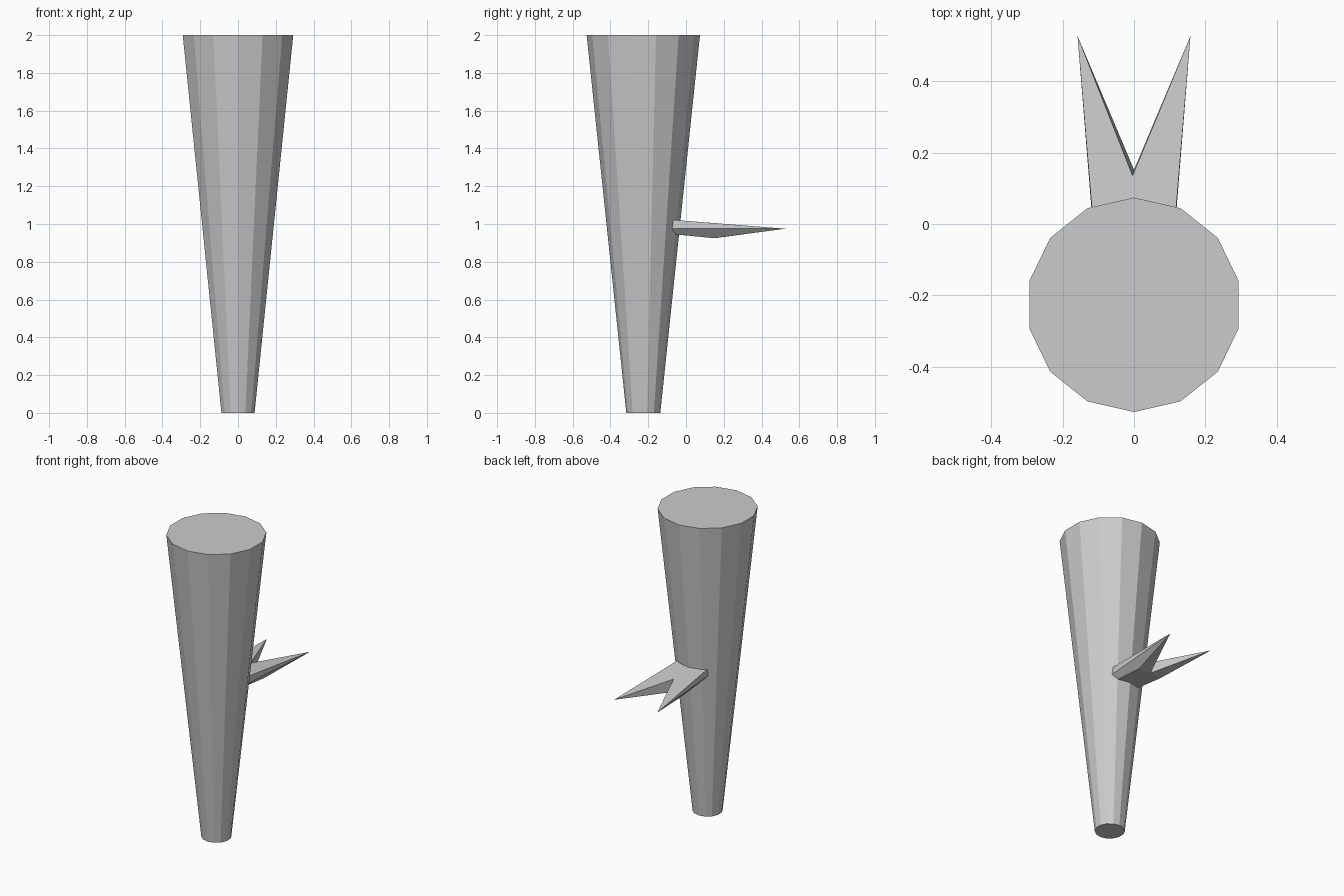
import bpy, bmesh

if "Cube" in bpy.data.objects:
    bpy.data.objects.remove(bpy.data.objects["Cube"])

# Tapered 14-sided post, narrow at the bottom
bpy.ops.mesh.primitive_cone_add(vertices=14, radius1=0.09, radius2=0.30,
                                depth=2, location=(0, -0.226, 1))
bpy.context.object.name = "tapered_post"

# Forked prong sticking out of the back
bm = bmesh.new()
notch_top = bm.verts.new((-0.004, 0.135, 1.006))
notch_low = bm.verts.new((0, 0.152, 0.925))


def half(s):
    """One side of the fork: base section, lower corner and tip."""
    points = [(0.104, -0.12, 1.026), (0.106, -0.12, 0.975),
              (0.078, -0.12, 0.951), (0.085, 0.148, 0.925),
              (0.158, 0.526, 0.975)]
    top, mid, low, corner, tip = [bm.verts.new((s * x, y, z)) for x, y, z in points]
    for f in ((top, tip, notch_top), (top, mid, tip), (mid, low, corner, tip),
              (corner, notch_low, tip), (notch_low, notch_top, tip)):
        bm.faces.new(f)
    return top, mid, low, corner


rt, rm, rl, rc = half(1)
lt, lm, ll, lc = half(-1)
bm.faces.new((rt, notch_top, lt))
bm.faces.new((rl, rc, notch_low, lc, ll))
bm.faces.new((rt, rm, rl, ll, lm, lt))
bmesh.ops.recalc_face_normals(bm, faces=bm.faces)
mesh = bpy.data.meshes.new("forked_prong")
bm.to_mesh(mesh)
bm.free()
bpy.context.collection.objects.link(bpy.data.objects.new("forked_prong", mesh))
